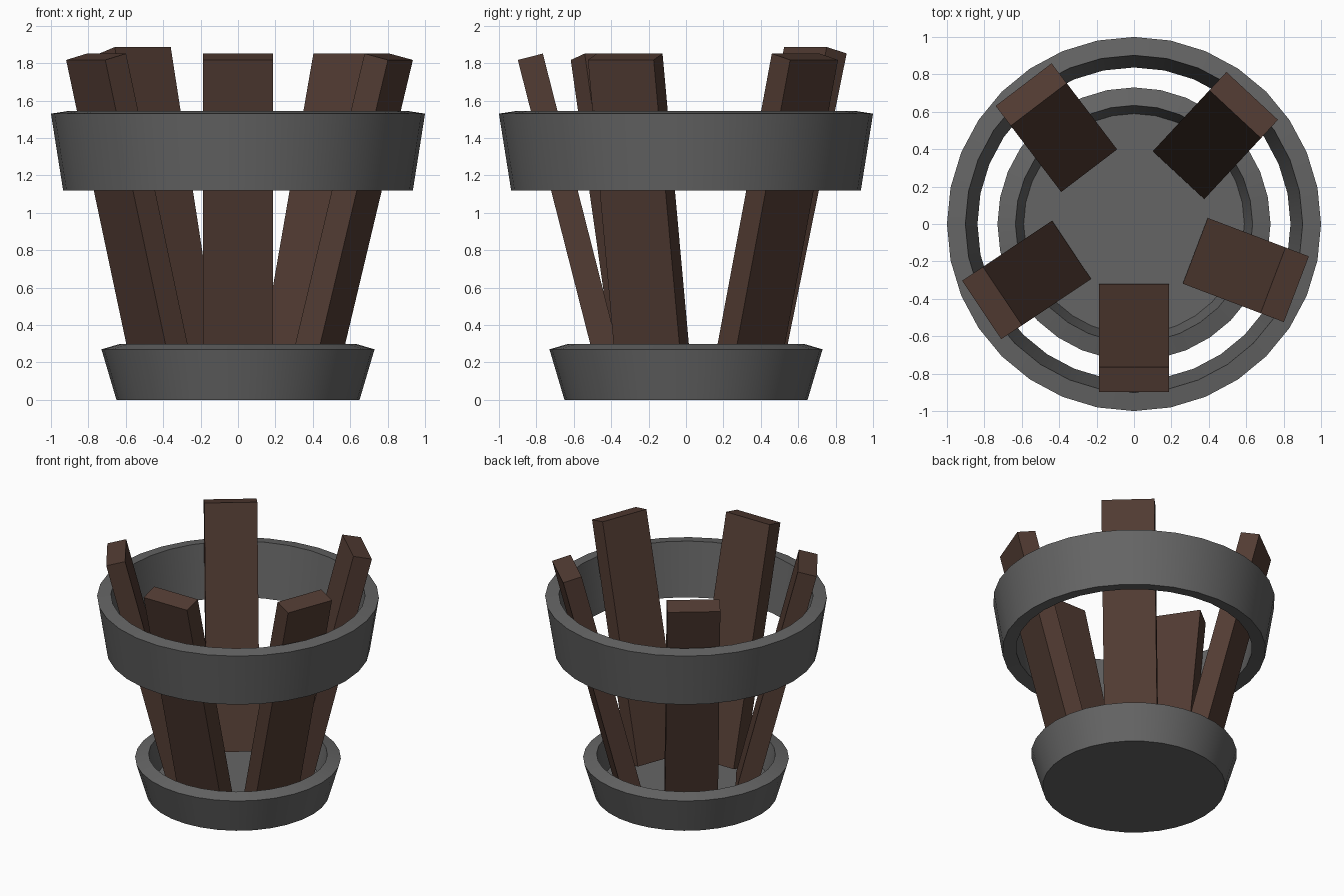
import bpy, bmesh
from math import sin, cos, pi, radians
from mathutils import Matrix

if "Cube" in bpy.data.objects:
    bpy.data.objects.remove(bpy.data.objects["Cube"])

SIDES = 32


def material(name, rgb):
    m = bpy.data.materials.new(name)
    m.diffuse_color = (*rgb, 1)
    m.use_nodes = True
    m.node_tree.nodes["Principled BSDF"].inputs["Base Color"].default_value = m.diffuse_color
    return m


metal = material("dark_metal", (0.13, 0.13, 0.13))
wood = material("dark_wood", (0.085, 0.045, 0.033))


def finish(name, bm, mat):
    bmesh.ops.recalc_face_normals(bm, faces=bm.faces)
    me = bpy.data.meshes.new(name)
    bm.to_mesh(me)
    bm.free()
    me.materials.append(mat)
    ob = bpy.data.objects.new(name, me)
    bpy.context.collection.objects.link(ob)
    return ob


def lathe(name, profile, closed):
    """Spin an (r, z) profile; an open profile gets both ends capped."""
    bm = bmesh.new()
    loops = [[bm.verts.new((r * cos(2 * pi * i / SIDES), r * sin(2 * pi * i / SIDES), z))
              for i in range(SIDES)] for r, z in profile]
    pairs = list(zip(loops, loops[1:]))
    if closed:
        pairs.append((loops[-1], loops[0]))
    else:
        bm.faces.new(loops[0])
        bm.faces.new(loops[-1])
    for a, b in pairs:
        for i in range(SIDES):
            j = (i + 1) % SIDES
            bm.faces.new((a[i], a[j], b[j], b[i]))
    ob = finish(name, bm, metal)
    bpy.ops.object.select_all(action='DESELECT')
    ob.select_set(True)
    bpy.context.view_layer.objects.active = ob
    bpy.ops.object.shade_smooth_by_angle(angle=radians(30))


# Flared metal dish at the bottom
lathe("base_dish", [(0.65, 0), (0.73, 0.27), (0.634, 0.298), (0.59, 0.08)], False)
# Flared metal band around the planks
lathe("upper_band", [(0.935, 1.12), (1.0, 1.53), (0.902, 1.545), (0.837, 1.135)], True)

# Five hand-placed planks leaning outward: x, y, z of centre and facing angle
planks = [
    (0.0, -0.61, 0.962, -90),
    (0.598, -0.246, 0.962, -20.8),
    (0.435, 0.473, 0.962, 47.1),
    (-0.415, 0.515, 0.997, 127.3),
    (-0.574, -0.299, 0.962, 213.8),
]
for n, (x, y, z, a) in enumerate(planks, 1):
    bm = bmesh.new()
    place = (Matrix.Translation((x, y, z)) @ Matrix.Rotation(radians(a), 4, 'Z')
             @ Matrix.Rotation(radians(14.3), 4, 'Y') @ Matrix.Diagonal((0.138, 0.376, 1.8, 1)))
    bmesh.ops.create_cube(bm, size=1, matrix=place)
    finish(f"plank_{n}", bm, wood)
